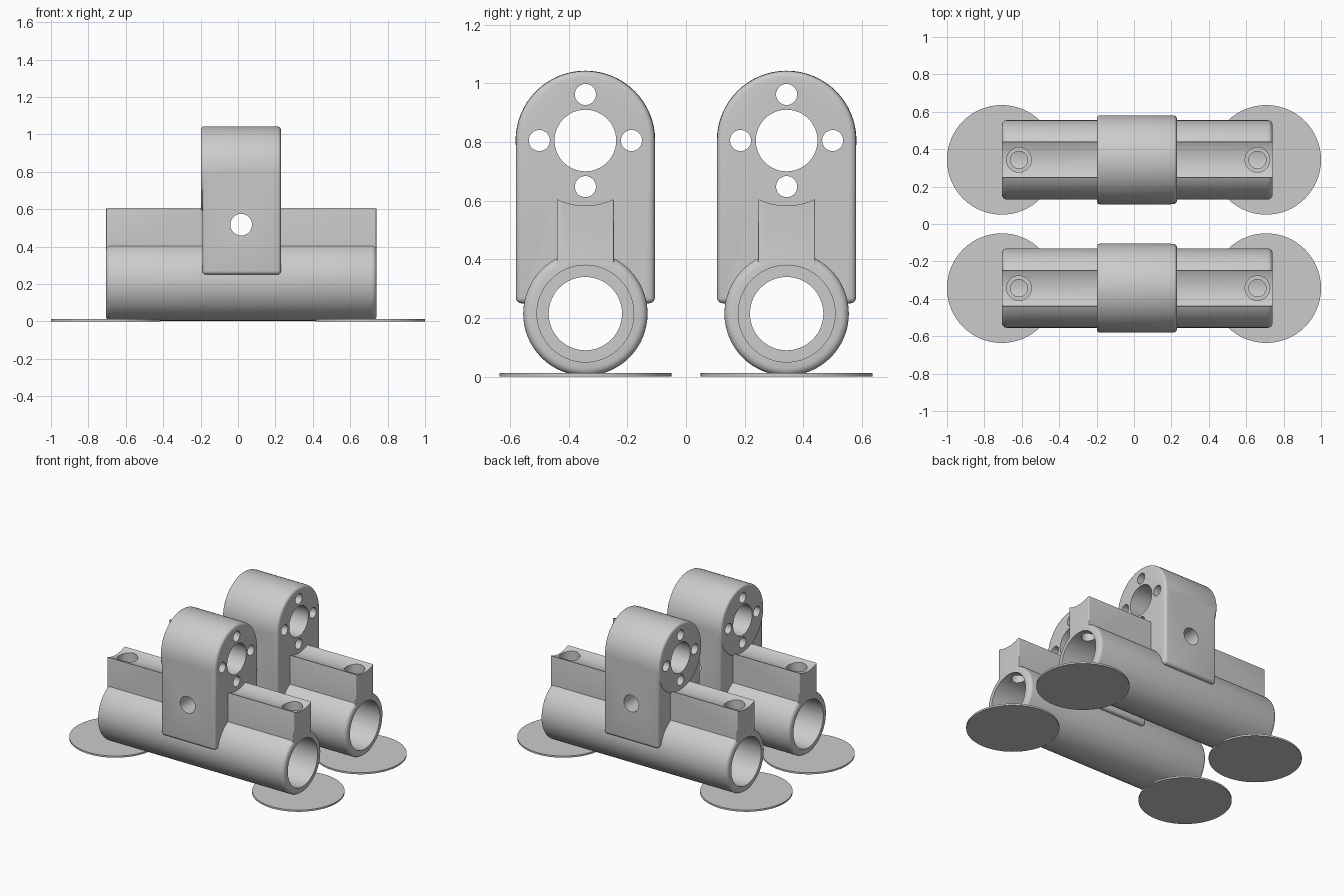
import bpy, bmesh
from math import pi, cos, sin
from mathutils import Matrix, Vector

cube = bpy.data.objects.get("Cube")
if cube:
    bpy.data.objects.remove(cube, do_unlink=True)

grey = bpy.data.materials.new("light_grey")
grey.use_nodes = True
colour = (0.6, 0.6, 0.6, 1)
grey.diffuse_color = colour
grey.node_tree.nodes["Principled BSDF"].inputs["Base Color"].default_value = colour

X0, X1 = -0.705, 0.74        # bearing tube ends
H0, H1 = -0.19, 0.23         # nut housing ends
TUBE_Z, NUT_Z = 0.215, 0.805
HEAD_R, SPACING = 0.237, 0.343


def finish(name, bm, bevel=0):
    """Round the sharp edges and make an object."""
    bmesh.ops.recalc_face_normals(bm, faces=bm.faces)
    if bevel:
        sharp = [e for e in bm.edges if e.calc_face_angle(0) > 0.8]
        bmesh.ops.bevel(bm, geom=sharp, offset=bevel, segments=4,
                        profile=0.5, affect='EDGES')
    mesh = bpy.data.meshes.new(name)
    bm.to_mesh(mesh)
    bm.free()
    mesh.materials.append(grey)
    obj = bpy.data.objects.new(name, mesh)
    bpy.context.collection.objects.link(obj)
    return obj


def rod(name, start, end, radius, bevel=0, sides=64):
    """Cylinder between two points."""
    start, end = Vector(start), Vector(end)
    axis = end - start
    bm = bmesh.new()
    turn = axis.to_track_quat('Z', 'Y').to_matrix().to_4x4()
    bmesh.ops.create_cone(bm, cap_ends=True, segments=sides, radius1=radius,
                          radius2=radius, depth=axis.length,
                          matrix=Matrix.Translation((start + end) / 2) @ turn)
    return finish(name, bm, bevel)


def x_rod(name, x0, x1, radius, z, y=0, bevel=0, sides=64):
    return rod(name, (x0, y, z), (x1, y, z), radius, bevel, sides)


def extrude_x(name, points, x0, x1, bevel):
    """Extrude a (y, z) outline along x."""
    bm = bmesh.new()
    face = bm.faces.new([bm.verts.new((x0, y, z)) for y, z in points])
    out = bmesh.ops.extrude_face_region(bm, geom=[face])
    verts = [g for g in out["geom"] if isinstance(g, bmesh.types.BMVert)]
    bmesh.ops.translate(bm, verts=verts, vec=(x1 - x0, 0, 0))
    return finish(name, bm, bevel)


def combine(obj, tool, operation):
    """Apply a boolean and discard the tool."""
    tool.hide_render = True
    mod = obj.modifiers.new("boolean", 'BOOLEAN')
    mod.operation, mod.object, mod.solver = operation, tool, 'EXACT'
    bpy.context.view_layer.objects.active = obj
    bpy.ops.object.modifier_apply(modifier=mod.name)
    bpy.data.objects.remove(tool, do_unlink=True)


def smooth(obj):
    bpy.ops.object.select_all(action='DESELECT')
    obj.select_set(True)
    bpy.context.view_layer.objects.active = obj
    bpy.ops.object.shade_smooth_by_angle(angle=0.6)


# Clamp rail with a hollowed top
w = 0.097
rail = extrude_x("front_carriage", [(-w, TUBE_Z), (w, TUBE_Z), (w, 0.607), (-w, 0.607)],
                 X0, X1, 0.006)
combine(rail, x_rod("hollow", -1, 1, 0.222, NUT_Z, sides=96), 'DIFFERENCE')

# Bearing tube
combine(rail, x_rod("tube", X0 - 0.001, X1 + 0.001, 0.212, TUBE_Z, bevel=0.026), 'UNION')

# Nut housing with a round top
arc = [(HEAD_R * cos(pi * i / 32), NUT_Z + HEAD_R * sin(pi * i / 32)) for i in range(33)]
housing = extrude_x("housing", arc + [(-HEAD_R, 0.25), (HEAD_R, 0.25)], H0, H1, 0.02)
combine(rail, housing, 'UNION')
combine(rail, x_rod("nut_seat", H0 - 0.008, H1 - 0.02, HEAD_R + 0.001, NUT_Z, bevel=0.016),
        'UNION')

# Tube bore, wider where the bearings sit
combine(rail, x_rod("bore", -1, 1, 0.125, TUBE_Z), 'DIFFERENCE')
for a, b in ((-1, X0 + 0.48), (X1 - 0.48, 1)):
    combine(rail, x_rod("bearing_seat", a, b, 0.165, TUBE_Z), 'DIFFERENCE')

# Nut hole and its four screw holes
combine(rail, x_rod("nut_hole", -1, 1, 0.105, NUT_Z), 'DIFFERENCE')
for i in range(4):
    a = i * pi / 2
    combine(rail, x_rod("nut_screw", -1, 1, 0.036, NUT_Z + 0.157 * sin(a),
                        0.157 * cos(a), sides=32), 'DIFFERENCE')

# Cross hole through the housing
combine(rail, rod("cross_hole", (0.017, -1, 0.517), (0.017, 1, 0.517), 0.058, sides=40),
        'DIFFERENCE')

# Countersunk clamp screws at both ends
for x in (X0 + 0.09, X1 - 0.08):
    for radius, bottom in ((0.046, TUBE_Z), (0.066, 0.52)):
        combine(rail, rod("clamp_screw", (x, 0, bottom), (x, 0, 0.8), radius, sides=40),
                'DIFFERENCE')

# Second carriage
smooth(rail)
rail.location.y = -SPACING
back = rail.copy()
back.name = "back_carriage"
back.location.y = SPACING
bpy.context.collection.objects.link(back)

# Thin round feet
for row, y in (("front", -SPACING), ("back", SPACING)):
    for side, x in (("right", -0.707), ("left", 0.707)):
        smooth(rod(f"{row}_{side}_foot", (x, y, 0), (x, y, 0.012), 0.293))
